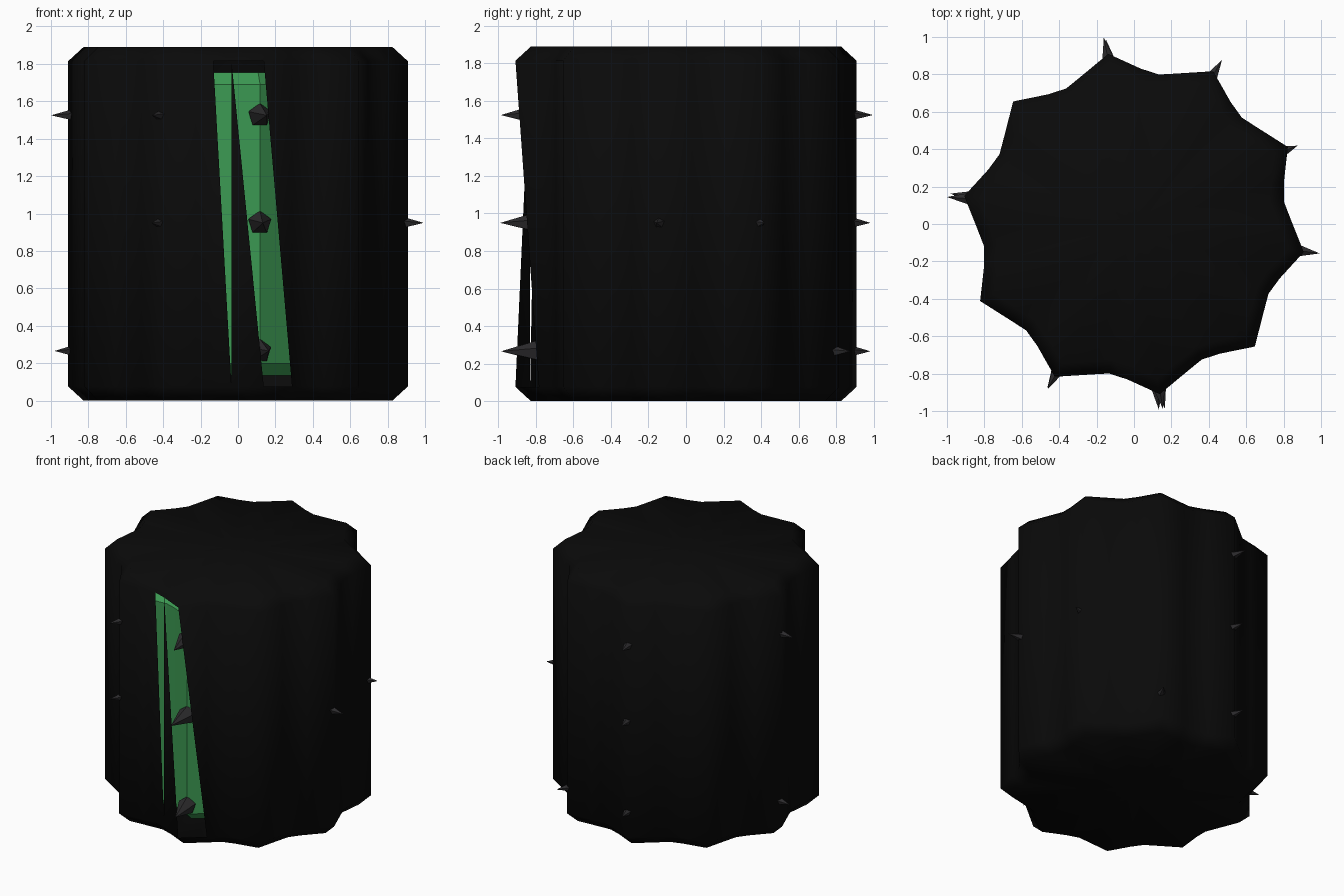
import bpy, bmesh
from math import radians, cos, sin
from mathutils import Vector

if "Cube" in bpy.data.objects:
    bpy.data.objects.remove(bpy.data.objects["Cube"])

MID = 0.945           # centre height
RIBS = 10
FRONT = -81.4         # angle of the front rib, degrees
# one rib: (angle offset, radius) for crest, shoulder, valley, shoulder
RIB = [(0, 0.92), (11.6, 0.836), (18, 0.81), (25, 0.832)]


def material(name, rgb):
    m = bpy.data.materials.new(name)
    m.diffuse_color = (*rgb, 1)
    m.use_nodes = True
    m.node_tree.nodes["Principled BSDF"].inputs["Base Color"].default_value = m.diffuse_color
    return m


black = material("black", (0.003, 0.003, 0.003))
green = material("green", (0.045, 0.32, 0.085))
dark = material("dark_grey", (0.025, 0.024, 0.026))


def finish(bm, name, mat):
    me = bpy.data.meshes.new(name)
    bm.to_mesh(me)
    bm.free()
    ob = bpy.data.objects.new(name, me)
    bpy.context.collection.objects.link(ob)
    me.materials.append(mat)
    return ob


def ribbed_column(name, mat, scale, missing=()):
    """Closed ribbed column with chamfered ends; wall triangles may be left out."""
    bm = bmesh.new()
    prof = [(FRONT + k * 360 / RIBS + a, r) for k in range(RIBS) for a, r in RIB]
    n = len(prof)

    def ring(z, inset):
        return [bm.verts.new((r * inset * scale * cos(radians(a)),
                              r * inset * scale * sin(radians(a)),
                              MID + (z - MID) * scale)) for a, r in prof]

    rings = [ring(0, 0.91), ring(0.075, 1), ring(1.815, 1), ring(1.89, 0.91)]
    for level in range(3):
        lo, hi = rings[level], rings[level + 1]
        for i in range(n):
            j = (i + 1) % n
            for half, f in enumerate(((hi[i], lo[i], lo[j]), (hi[i], lo[j], hi[j]))):
                if level != 1 or (i, half) not in missing:
                    bm.faces.new(f)
    # end caps
    for rg, z in ((rings[0], 0), (rings[3], 1.89)):
        c = bm.verts.new((0, 0, MID + (z - MID) * scale))
        for i in range(n):
            bm.faces.new((rg[i], rg[(i + 1) % n], c))
    bmesh.ops.recalc_face_normals(bm, faces=bm.faces)
    return finish(bm, name, mat)


# green inner body and the black shell with the torn strip at the front
ribbed_column("inner_body", green, 0.857)
shell = ribbed_column("outer_shell", black, 1.0,
                      missing={(RIBS * 4 - 2, 1), (RIBS * 4 - 1, 1), (0, 0)})
shell.data.polygons.foreach_set("use_smooth", [True] * len(shell.data.polygons))

# thorns on the rib crests: (rib number, height, tip radius, sideways shift in degrees)
LOW, MIDDLE, HIGH = 0.265, 0.95, 1.525
THORNS = [
    (0, LOW, 1.0, 0.9), (0, MIDDLE, 1.0, -1.0), (0, HIGH, 1.0, 0.3),
    (2, MIDDLE, 1.005, 0.4),
    (3, MIDDLE, 0.97, -1.0),
    (4, LOW, 0.995, -0.8),
    (5, LOW, 0.995, 0.2), (5, MIDDLE, 0.995, 0), (5, HIGH, 1.01, 0.6),
    (7, LOW, 0.995, 0), (7, HIGH, 1.01, 1.2),
    (9, MIDDLE, 0.99, -0.5), (9, HIGH, 0.995, -0.2),
]
bm = bmesh.new()
for rib, z, tip, shift in THORNS:
    a = radians(FRONT + rib * 360 / RIBS)
    b = a + radians(shift)
    base = Vector((0.78 * cos(a), 0.78 * sin(a), z))
    d = Vector((tip * cos(b), tip * sin(b), z)) - base
    M = d.to_track_quat('Z', 'Y').to_matrix().to_4x4()
    M.translation = base + d / 2
    bmesh.ops.create_cone(bm, cap_ends=True, segments=5, radius1=0.065, radius2=0,
                          depth=d.length, matrix=M)
finish(bm, "thorns", dark)
